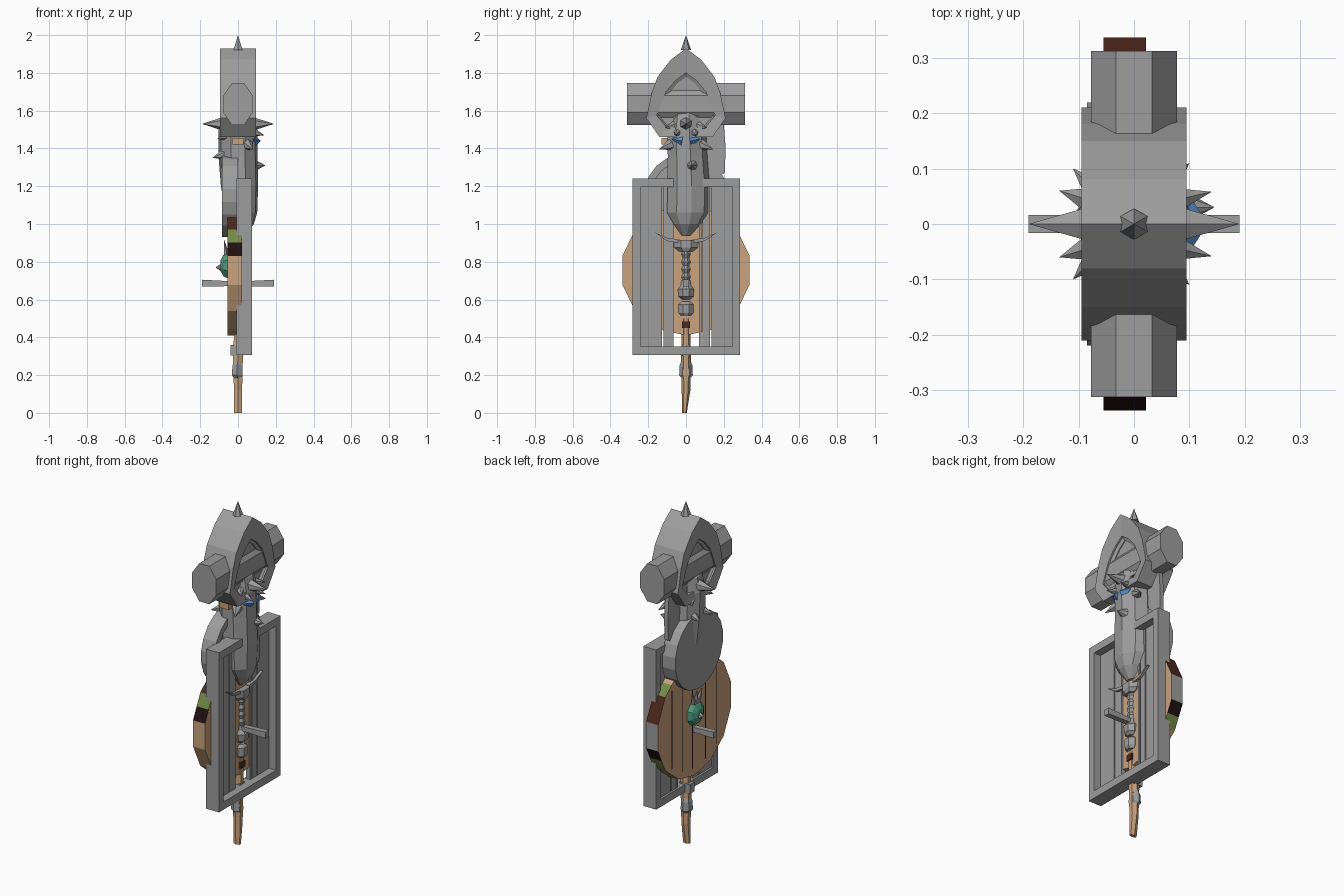
import bpy, bmesh, math
from mathutils import Vector

if "Cube" in bpy.data.objects:
    bpy.data.objects.remove(bpy.data.objects["Cube"])

def material(name, r, g, b):
    m = bpy.data.materials.new(name)
    m.diffuse_color = (r, g, b, 1)
    m.use_nodes = True
    m.node_tree.nodes["Principled BSDF"].inputs["Base Color"].default_value = m.diffuse_color
    return m

GREY = material("steel_grey", .34, .34, .34)
WOOD = material("tan_wood", .60, .37, .21)
RED = material("red_brown_paint", .075, .02, .012)
DARK = material("near_black_brown", .015, .005, .005)
GREEN = material("olive_green", .17, .25, .06)
BLUE = material("gem_blue", .11, .30, .68)
TEAL = material("teal_boss", .08, .33, .21)

def finish(name, bm, *mats):
    bmesh.ops.recalc_face_normals(bm, faces=bm.faces)
    me = bpy.data.meshes.new(name)
    bm.to_mesh(me)
    bm.free()
    for m in mats:
        me.materials.append(m)
    ob = bpy.data.objects.new(name, me)
    bpy.context.collection.objects.link(ob)
    return ob

def box(name, x, y, z, mat):
    bm = bmesh.new()
    bmesh.ops.create_cube(bm, size=1)
    for v in bm.verts:
        v.co = [a[0] + (a[1] - a[0]) * (c + .5) for a, c in zip((x, y, z), v.co)]
    return finish(name, bm, mat)

def slab(name, outer, x0, x1, *mats):
    """Extrude a (y, z) outline along x."""
    bm = bmesh.new()
    a = [bm.verts.new((x0, y, z)) for y, z in outer]
    b = [bm.verts.new((x1, y, z)) for y, z in outer]
    n = len(a)
    bm.faces.new(a)
    bm.faces.new(b)
    for i in range(n):
        bm.faces.new((a[i], a[(i + 1) % n], b[(i + 1) % n], b[i]))
    return finish(name, bm, *mats)

def ring(name, outer, inner, x0, x1, mat, inset=0):
    """Frame between two (y, z) outlines with the same number of points."""
    bm = bmesh.new()
    loops = [[bm.verts.new((x, y, z)) for y, z in pts]
             for x, pts in ((x0, outer), (x1, outer), (x1 - inset, inner), (x0 + inset, inner))]
    n = len(outer)
    for k in range(4):
        p, q = loops[k], loops[(k + 1) % 4]
        for i in range(n):
            bm.faces.new((p[i], p[(i + 1) % n], q[(i + 1) % n], q[i]))
    return finish(name, bm, mat)

def lathe(name, rows, sides, mat, turn=.5):
    """Stack of polygon sections: (z, half width x, half width y, centre x, centre y)."""
    bm = bmesh.new()
    loops = []
    for z, rx, ry, cx, cy in rows:
        loops.append([bm.verts.new((cx + rx * math.cos(2 * math.pi * (i + turn) / sides),
                                    cy + ry * math.sin(2 * math.pi * (i + turn) / sides), z))
                      for i in range(sides)])
    for p, q in zip(loops, loops[1:]):
        for i in range(sides):
            bm.faces.new((p[i], p[(i + 1) % sides], q[(i + 1) % sides], q[i]))
    bm.faces.new(loops[0])
    bm.faces.new(loops[-1])
    return finish(name, bm, mat)

def spike(name, base, tip, r, mat=GREY, sides=6):
    base, tip = Vector(base), Vector(tip)
    d = tip - base
    bm = bmesh.new()
    bmesh.ops.create_cone(bm, cap_ends=True, segments=sides, radius1=r, radius2=0, depth=d.length)
    ob = finish(name, bm, mat)
    ob.rotation_euler = d.to_track_quat('Z', 'Y').to_euler()
    ob.location = (base + tip) / 2
    return ob

def circle(cz, r, n, turn=.5):
    return [(r * math.cos(2 * math.pi * (i + turn) / n), cz + r * math.sin(2 * math.pi * (i + turn) / n))
            for i in range(n)]

def mirrored(half):
    """Close a (y, z) outline whose first point lies on the middle line."""
    return half + [(-y, z) for y, z in reversed(half) if y > 0]

# --- hammer: octagonal bar along y, pointed arch housing, top spike
bar = lathe("hammer_head", [(-.312, .084, .12, 0, 0), (.312, .084, .12, 0, 0)], 8, GREY)
for v in bar.data.vertices:
    x, y, z = v.co
    v.co = (x, z, 1.635 + y)
outer = mirrored([(0, 1.93), (.08, 1.87), (.15, 1.78), (.18, 1.70), (.21, 1.56), (.14, 1.46)])
inner = mirrored([(0, 1.80), (.055, 1.76), (.105, 1.70), (.13, 1.64), (.155, 1.575), (.10, 1.51)])
ring("hammer_arch", outer, inner, -.095, .095, GREY, .01)
trim = mirrored([(0, 1.78), (.045, 1.745), (.09, 1.69), (.115, 1.63), (.14, 1.57), (.09, 1.51)])
ring("hammer_arch_lip", inner, trim, -.075, .075, GREY, .01)
slab("hammer_arch_core", trim, -.06, .06, GREY)
spike("hammer_top_spike", (0, 0, 1.92), (0, 0, 2.0), .028)

# --- spiked club
lathe("club", [(.94, .02, .025, .02, 0), (1.0, .065, .075, .02, .005), (1.06, .085, .115, .018, .008),
               (1.2, .10, .115, .008, .01), (1.36, .105, .108, 0, .005), (1.5, .105, .105, 0, 0),
               (1.58, .085, .09, 0, 0), (1.63, .04, .045, 0, 0)], 9, GREY, .25)
for s in (-1, 1):
    spike("club_long_spike", (s * .08, 0, 1.53), (s * .19, 0, 1.53), .036)
    spike("club_ear_spike", (.04, s * .055, 1.57), (.06, s * .095, 1.66), .03)
    spike("club_side_spike", (.05, s * .08, 1.42), (.08, s * .145, 1.395), .03)
    spike("club_upper_spike", (.06, s * .04, 1.49), (.14, s * .058, 1.47), .03)
    spike("club_outer_spike", (.05, s * .06, 1.52), (.10, s * .11, 1.51), .03)
    spike("club_rear_spike", (-.07, s * .04, 1.37), (-.135, s * .06, 1.35), .03)
    spike("club_rear_upper_spike", (-.06, s * .05, 1.47), (-.11, s * .10, 1.45), .03)
    spike("blue_gem", (.085, s * .02, 1.44), (.085, s * .075, 1.45), .035, BLUE, 4)
spike("club_knob", (.09, .03, 1.31), (.145, .03, 1.31), .03, sides=8)
box("club_strap", (-.03, .03), (-.13, -.08), (1.42, 1.455), WOOD)

# --- axe blade and dished small round shield behind the club
slab("axe_blade", [(0, 1.2), (.12, 1.22), (.205, 1.27), (.21, 1.40), (.20, 1.53), (.08, 1.5)], -.03, -.005, GREY)
ring("small_shield_rim", circle(1.15, .222, 20), circle(1.15, .185, 20), -.085, .0, GREY)
slab("small_shield_face", circle(1.15, .185, 20), -.085, -.03, GREY)

# --- large round wooden shield, 14 sides with painted rim segments
pts14 = circle(.755, .345, 14)
pts = []
for i, p in enumerate(pts14):
    q = pts14[(i + 1) % 14]
    pts += [p, ((p[0] + q[0]) / 2, (p[1] + q[1]) / 2)]
disc = slab("round_shield", pts, -.055, .022, WOOD, GREY, RED, DARK, GREEN)
RULES = [(-40, -26, 4), (-26, -12.9, 3), (-12.9, 13, 1), (13, 38.6, 2), (38.6, 52, 4),
         (116, 141.4, 2), (141.4, 154, 4), (154, 167.2, 3)]
for f in disc.data.polygons:
    if abs(f.normal.x) < .5:
        a = math.degrees(math.atan2(f.center.z - .755, f.center.y))
        for lo, hi, m in RULES:
            if lo < a < hi:
                f.material_index = m
for y in (-.2, -.1, .02, .11, .21):
    h = math.sqrt(.325 ** 2 - y * y) * .92
    box("round_shield_plank_line", (-.0565, -.054), (y - .003, y + .003), (.755 - h, .755 + h), DARK)

# teal boss with spike
boss = lathe("shield_boss", [(0, .075, .075, 0, 0), (.025, .06, .06, 0, 0), (.04, .03, .03, 0, 0)], 8, TEAL)
boss.rotation_euler = (0, -math.pi / 2, 0)
boss.location = (-.053, 0, .78)
spike("boss_spike", (-.075, 0, .77), (-.118, 0, .77), .03)
for dy in (-.03, 0, .03):
    spike("boss_crest", (-.06, dy * .5, .83), (-.075, dy * 1.6, .92), .018, sides=5)

# --- rectangular shield: frame and planks with an open middle
def rect(y0, y1, z0, z1):
    return [(y0, z0), (y1, z0), (y1, z1), (y0, z1)]
ring("tower_shield_frame", rect(-.283, .287, .307, 1.24), rect(-.24, .245, .352, 1.195), -.008, .075, GREY)
for y0, y1 in ((-.25, -.128), (-.12, -.066), (.07, .082), (.088, .128), (.136, .25)):
    box("tower_shield_plank", (.004, .03), (y0, y1), (.33, 1.22), GREY)

# --- shaft with butt collar
lathe("shaft", [(0, .023, .012, 0, -.008), (.12, .025, .023, 0, 0), (.3, .03, .026, 0, 0),
                (.5, .026, .022, .005, 0)], 6, WOOD)
lathe("shaft_collar", [(.18, .022, .02, 0, 0), (.20, .032, .036, -.005, 0), (.25, .028, .034, -.005, 0),
                       (.28, .022, .022, 0, 0)], 6, GREY)
box("shaft_top_collar", (-.04, .028), (-.022, .022), (.305, .36), GREY)
box("shaft_binding", (.02, .034), (-.02, .02), (.45, .485), RED)

# --- dagger hilt: pommel, grip, curved guard
lathe("pommel_cap", [(.515, .035, .03, .01, 0), (.53, .045, .042, .01, 0), (.575, .045, .042, .01, 0),
                     (.59, .03, .025, .01, 0)], 8, GREY)
lathe("pommel", [(.60, .025, .022, .012, 0), (.615, .045, .042, .012, 0), (.655, .05, .046, .012, 0),
                 (.675, .035, .03, .012, 0), (.70, .03, .026, .012, 0)], 8, GREY)
lathe("grip", [(.70 + i * .02, .034 if i % 2 else .027, .026 if i % 2 else .018, .01, 0)
               for i in range(9)], 8, GREY)
lathe("guard_block", [(.855, .04, .04, .01, 0), (.875, .05, .068, .01, 0), (.915, .05, .072, .01, 0)], 8, GREY)
for s in (-1, 1):
    slab("guard_arm", [(s * .04, .90), (s * .10, .91), (s * .165, .955), (s * .10, .927), (s * .04, .918)],
         -.01, .045, GREY)
    # crossbar running front to back through the shields
    bar = box("crossbar", (.0, .19), (-.016, .016), (.668, .705), GREY)
    for v in bar.data.vertices:
        if v.co.x < .1 and v.co.z < .68:
            v.co.z += .004
        if v.co.x < .1 and v.co.z > .69:
            v.co.z -= .01
        v.co.x *= s
    bar.data.flip_normals() if s < 0 else None
